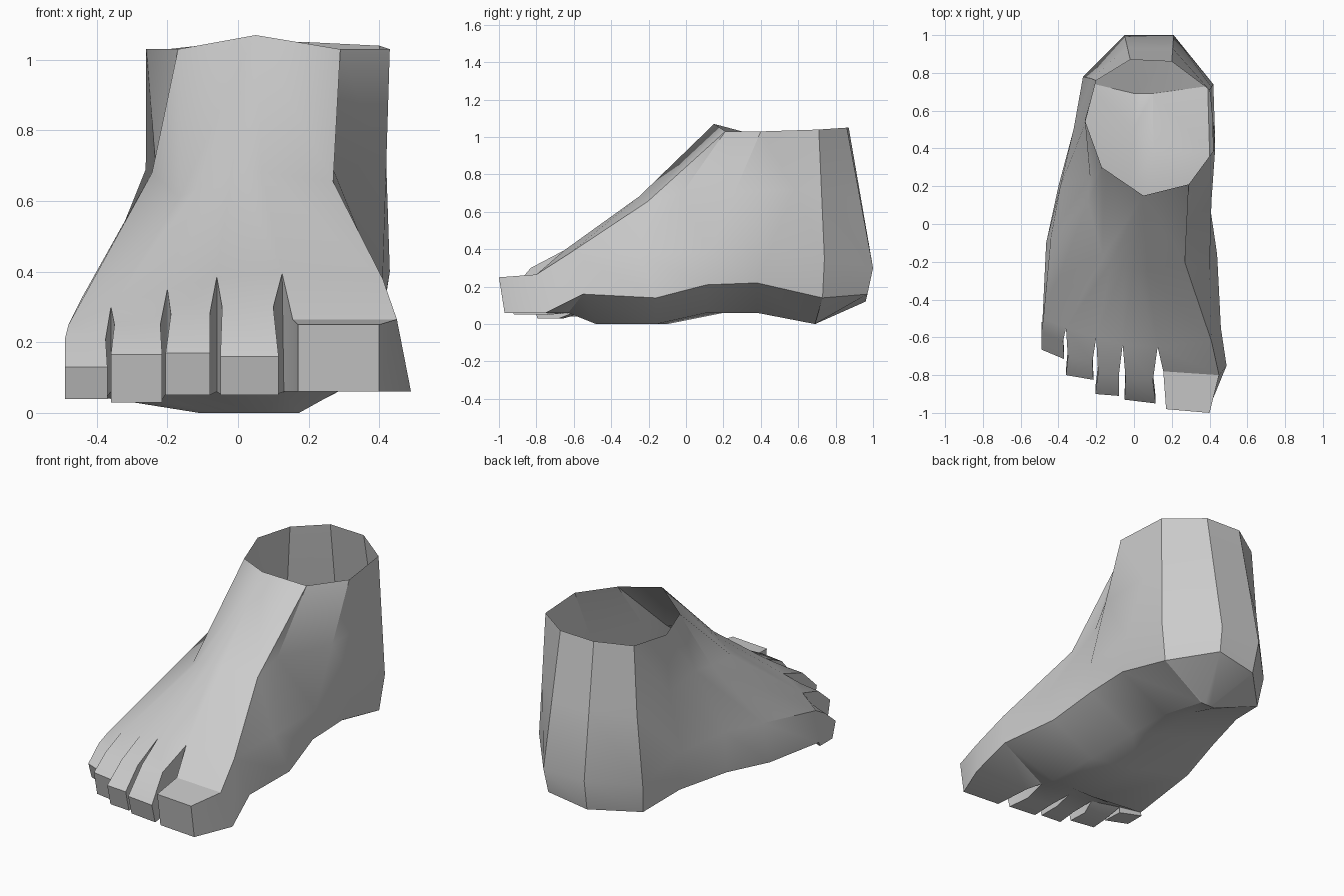
import bpy
import bmesh
from mathutils import Vector

default_cube = bpy.data.objects.get("Cube")
if default_cube:
    bpy.data.objects.remove(default_cube, do_unlink=True)

# Single plain material
skin = bpy.data.materials.new("light_grey")
skin.use_nodes = True
colour = (0.6, 0.6, 0.6, 1)
skin.diffuse_color = colour
skin.node_tree.nodes["Principled BSDF"].inputs["Base Color"].default_value = colour

# Open rim of the ankle, from the inner instep round the heel to the shin
rim = [
    (.29, .21, 1.03), (.43, .4, 1.03), (.4, .71, 1.04),
    (.2, .86, 1.05), (-.02, .87, 1.05), (-.2, .76, 1.03),
    (-.26, .55, 1.03), (-.17, .3, 1.03), (.05, .15, 1.07),
]

# Strands running down the foot: rim corner, widest point, edge of the sole
strands = [
    (0, (.41, -.62, .38), (.46, -.55, .16)),
    (0, (.4, -.25, .37), (.44, -.16, .14)),
    (1, (.41, .12, .38), (.4, .11, .21)),
    (2, (.43, .45, .4), (.4, .38, .22)),
    (2, (.42, .74, .35), (.39, .73, .14)),
    (3, (.21, 1, .3), (.2, .97, .16)),
    (4, (-.05, 1, .3), (-.04, .96, .12)),
    (5, (-.27, .78, .25), (-.25, .75, .08)),
    (6, (-.32, .5, .35), (-.31, .5, .13)),
    (7, (-.39, .2, .37), (-.4, .2, .14)),
    (7, (-.44, -.07, .33), (-.465, -.1, .1)),
    (8, (-.48, -.5, .25), (-.485, -.52, .06)),
    (8, (-.36, -.55, .3), (-.36, -.55, .06)),
    (8, (-.2, -.6, .35), (-.2, -.6, .06)),
    (8, (-.06, -.64, .385), (-.06, -.62, .06)),
    (8, (.125, -.65, .395), (.13, -.63, .06)),
]

# Toes: first strand, base height, bulge, slant of the tip, then
# knuckle and tip as (outer x, inner x, y, top z)
toes = [
    (11, .04, 0, .05, (-.49, -.375, -.62, .21), (-.49, -.37, -.715, .13)),
    (12, .03, 0, .025, (-.35, -.22, -.73, .25), (-.36, -.215, -.825, .165)),
    (13, .05, 0, .01, (-.19, -.08, -.8, .28), (-.205, -.08, -.91, .17)),
    (14, .05, 0, .02, (-.045, .1, -.83, .3), (-.05, .115, -.95, .16)),
    (15, .06, .04, .02, (.155, .45, -.8, .265), (.17, .4, -1, .25)),
]


def waist(top, low):
    """Point halfway between rim and widest point, pinched on the outside."""
    mid = (Vector(top) + Vector(low)) / 2
    if mid.x < .36:
        mid.x *= min(1, .77 + max(mid.y, 0) / 4)
    if mid.y < -.1:
        mid.z -= .05
    return mid


def tread(edge):
    """Point on the narrow keel under the foot, raised along the arch."""
    x, y, z = edge
    spread = .15 if y > 0 else .3
    height = .06 if 0 < y < .6 else 0
    return (.05 + (x - .05) * spread, max(-.48, min(.69, y)), height)


def add_loop(bm, points):
    return [bm.verts.new(point) for point in points]


def bridge(bm, first, second, skipped=()):
    """Join two closed loops of vertices with quads."""
    count = len(first)
    for i in range(count):
        j = (i + 1) % count
        if i not in skipped:
            bm.faces.new((first[i], first[j], second[j], second[i]))


bm = bmesh.new()

# Foot body, open at the ankle and where the toes begin
levels = [
    [rim[corner] for corner, low, edge in strands],
    [waist(rim[corner], low) for corner, low, edge in strands],
    [low for corner, low, edge in strands],
    [edge for corner, low, edge in strands],
    [tread(edge) for corner, low, edge in strands],
]
loops = [add_loop(bm, level) for level in levels]
ankle, shin, wide, edge_loop, keel = loops
toe_roots = [toe[0] for toe in toes]
bridge(bm, ankle, shin)
bridge(bm, shin, wide)
bridge(bm, wide, edge_loop, skipped=toe_roots)
bridge(bm, edge_loop, keel)
bm.faces.new(keel)

# Toes growing out of the front of the body
for root, base, bulge, slant, knuckle, tip in toes:
    after = (root + 1) % len(strands)
    previous = [wide[root], wide[after], edge_loop[after], edge_loop[root]]
    for (x_a, x_b, y, top), flare, tuck in ((knuckle, bulge, .05), (tip, 0, .03)):
        section = add_loop(bm, [
            (x_a, y + slant, top), (x_b, y, top),
            (x_b + flare, y + tuck, base), (x_a, y + slant + tuck, base)])
        bridge(bm, previous, section)
        previous = section
    bm.faces.new(previous)

# Clean the surface and make it an object
bmesh.ops.remove_doubles(bm, verts=bm.verts, dist=0.001)
bmesh.ops.triangulate(bm, faces=[f for f in bm.faces if len(f.verts) > 4])
bmesh.ops.recalc_face_normals(bm, faces=bm.faces)
mesh = bpy.data.meshes.new("foot")
bm.to_mesh(mesh)
bm.free()
mesh.materials.append(skin)
foot = bpy.data.objects.new("foot", mesh)
bpy.context.collection.objects.link(foot)

# Smooth shading with sharp toe and heel edges
bpy.ops.object.select_all(action="DESELECT")
foot.select_set(True)
bpy.context.view_layer.objects.active = foot
bpy.ops.object.shade_smooth_by_angle(angle=0.55)
